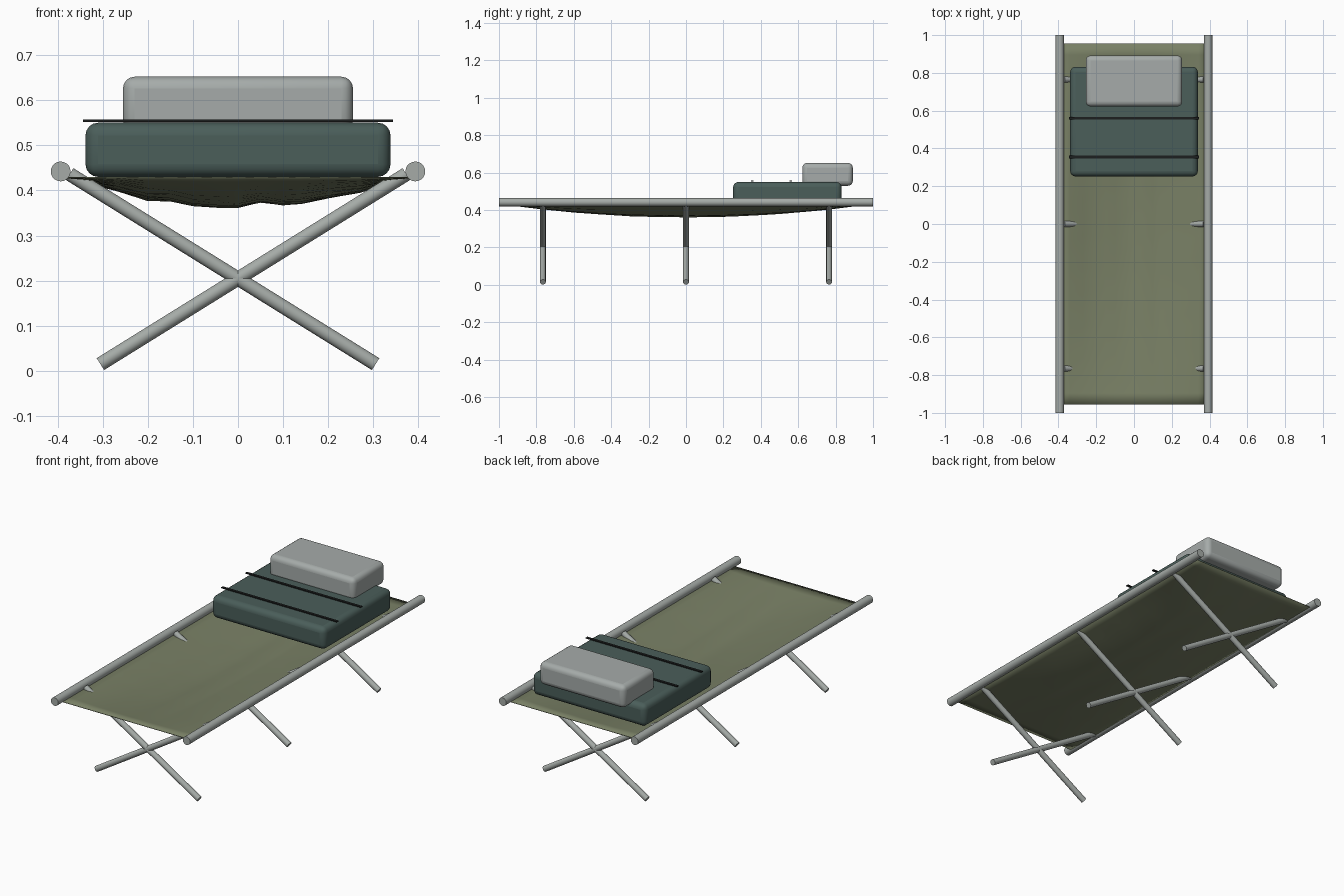
import bpy, bmesh, math, random
from mathutils import Vector

if "Cube" in bpy.data.objects:
    bpy.data.objects.remove(bpy.data.objects["Cube"])

random.seed(4)


def material(name, rgb):
    m = bpy.data.materials.new(name)
    m.diffuse_color = (*rgb, 1)
    m.use_nodes = True
    m.node_tree.nodes["Principled BSDF"].inputs["Base Color"].default_value = m.diffuse_color
    return m


METAL = material("grey metal", (0.38, 0.41, 0.39))
PILLOW = material("pale grey cloth", (0.38, 0.41, 0.40))
CANVAS = material("olive canvas", (0.19, 0.215, 0.13))
BAG = material("dark teal cloth", (0.069, 0.112, 0.102))
STRAP = material("black strap", (0.012, 0.013, 0.013))


def smooth(ob, angle=35):
    bpy.ops.object.select_all(action='DESELECT')
    ob.select_set(True)
    bpy.context.view_layer.objects.active = ob
    bpy.ops.object.shade_smooth_by_angle(angle=math.radians(angle))


def tube(name, a, b, r, mat):
    a, b = Vector(a), Vector(b)
    d = b - a
    bpy.ops.mesh.primitive_cylinder_add(vertices=20, radius=r, depth=d.length, location=(a + b) / 2)
    ob = bpy.context.object
    ob.rotation_euler = d.to_track_quat('Z', 'Y').to_euler()
    ob.name = name
    ob.data.materials.append(mat)
    smooth(ob)


def box(name, lo, hi, mat, bevel=0):
    lo, hi = Vector(lo), Vector(hi)
    bpy.ops.mesh.primitive_cube_add(size=1, location=(lo + hi) / 2)
    ob = bpy.context.object
    ob.name = name
    ob.scale = hi - lo
    bpy.ops.object.transform_apply(location=False, rotation=False, scale=True)
    ob.data.materials.append(mat)
    if bevel:
        m = ob.modifiers.new("soft edges", 'BEVEL')
        m.width = bevel
        m.segments = 4
        smooth(ob)


# Side rails and crossed legs
for s, side in ((-1, "left"), (1, "right")):
    tube(side + "_rail", (s * 0.393, -1, 0.442), (s * 0.393, 1, 0.442), 0.022, METAL)
    for y, place in ((-0.765, "front"), (0, "middle"), (0.765, "back")):
        tube(f"{place}_{side}_leg", (s * 0.305, y, 0.015), (-s * 0.373, y, 0.436), 0.0155, METAL)

# Sagging canvas with lengthwise creases
PROFILE = [(-0.385, 0), (-0.34, 0.010), (-0.27, 0.028), (-0.2, 0.050), (-0.15, 0.051),
           (-0.1, 0.062), (-0.04, 0.066), (0, 0.065), (0.05, 0.054), (0.1, 0.060),
           (0.14, 0.057), (0.2, 0.044), (0.27, 0.032), (0.34, 0.010), (0.385, 0)]
NY = 32
bm = bmesh.new()
rows = []
for j in range(NY + 1):
    y = -0.955 + 1.91 * j / NY
    fade = 1 - (y / 0.955) ** 2
    rows.append([bm.verts.new((x, y, 0.43 - fade * max(0, d + (random.uniform(-0.001, 0.001) if d else 0))))
                 for x, d in PROFILE])
for a, b in zip(rows, rows[1:]):
    for i in range(len(PROFILE) - 1):
        bm.faces.new((a[i], a[i + 1], b[i + 1], b[i]))
me = bpy.data.meshes.new("canvas")
bm.to_mesh(me)
bm.free()
canvas = bpy.data.objects.new("canvas", me)
bpy.context.collection.objects.link(canvas)
me.materials.append(CANVAS)
sol = canvas.modifiers.new("cloth thickness", 'SOLIDIFY')
sol.thickness = 0.003
smooth(canvas, 60)

# Bedroll, pillow and straps
box("bedroll", (-0.338, 0.252, 0.43), (0.338, 0.832, 0.55), BAG, 0.028)
box("pillow", (-0.255, 0.622, 0.53), (0.255, 0.892, 0.652), PILLOW, 0.026)
for y, place in ((0.355, "front"), (0.56, "back")):
    box(place + "_strap", (-0.344, y - 0.007, 0.552), (0.344, y + 0.007, 0.557), STRAP)
